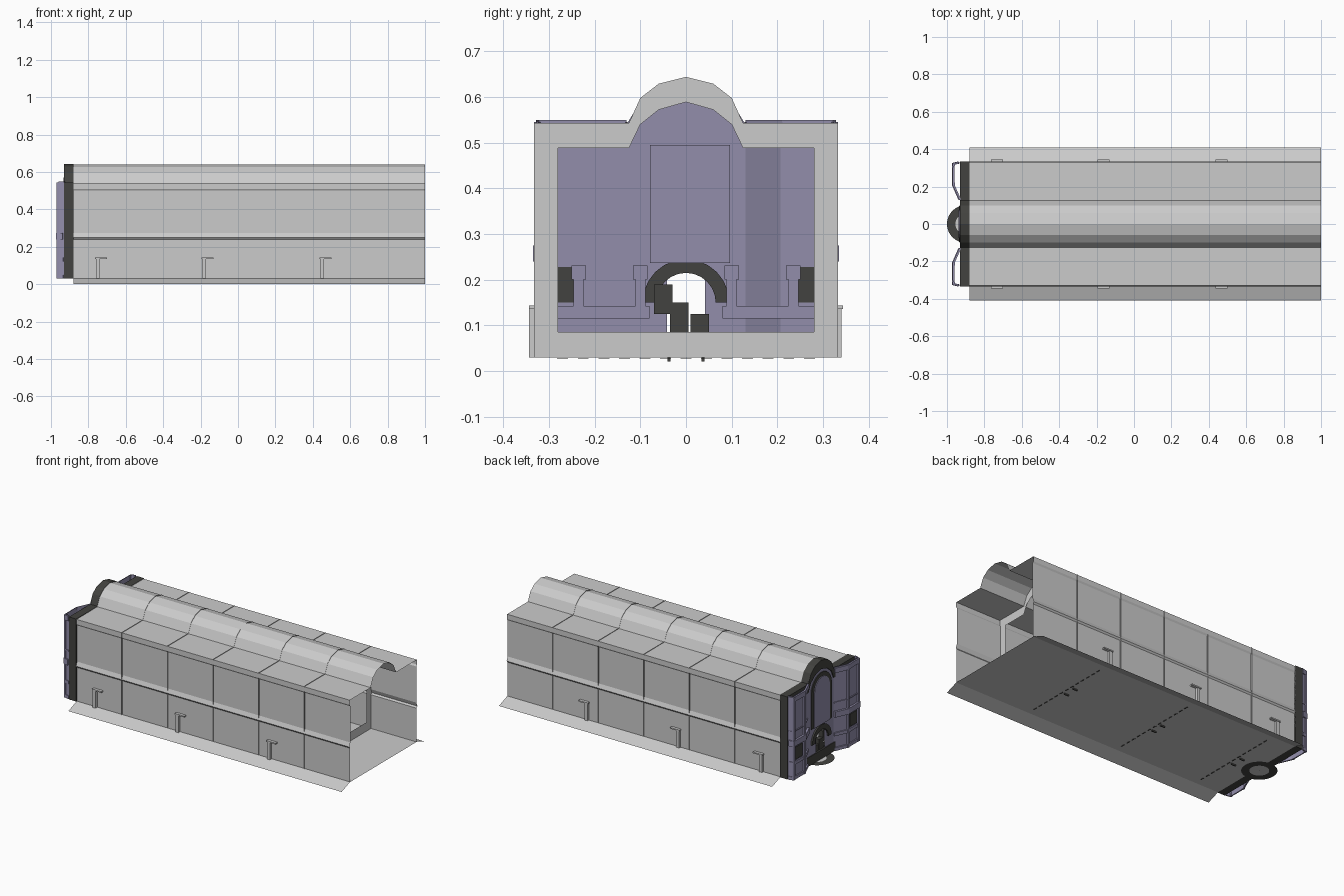
import bpy, bmesh, math

if "Cube" in bpy.data.objects:
    bpy.data.objects.remove(bpy.data.objects["Cube"])


def material(name, colour):
    m = bpy.data.materials.new(name)
    m.use_nodes = True
    m.diffuse_color = (*colour, 1)
    m.node_tree.nodes["Principled BSDF"].inputs["Base Color"].default_value = (*colour, 1)
    return m


GREY = material("pale grey", (0.6, 0.6, 0.6))
PURPLE = material("dusty purple", (0.29, 0.27, 0.41))
DARK = material("charcoal", (0.055, 0.055, 0.05))


def finish(name, bm, mat):
    mesh = bpy.data.meshes.new(name)
    bm.to_mesh(mesh)
    bm.free()
    mesh.materials.append(mat)
    obj = bpy.data.objects.new(name, mesh)
    bpy.context.collection.objects.link(obj)
    return obj


def strip(name, start, end, mat):
    """Sheet stretched between two matching paths."""
    bm = bmesh.new()
    a = [bm.verts.new(p) for p in start]
    b = [bm.verts.new(p) for p in end]
    for i in range(len(a) - 1):
        bm.faces.new((a[i], a[i + 1], b[i + 1], b[i]))
    return finish(name, bm, mat)


def along_x(name, profile, x0, x1, mat):
    return strip(name, [(x0, y, z) for y, z in profile], [(x1, y, z) for y, z in profile], mat)


def along_z(name, plan, z0, z1, mat):
    return strip(name, [(x, y, z0) for x, y in plan], [(x, y, z1) for x, y in plan], mat)


def plate(name, outline, x, mat, depth=0):
    """Flat outline facing x, optionally thick."""
    bm = bmesh.new()
    f = bm.faces.new([bm.verts.new((x, y, z)) for y, z in outline])
    if depth:
        r = bmesh.ops.extrude_face_region(bm, geom=[f])
        verts = [v for v in r["geom"] if isinstance(v, bmesh.types.BMVert)]
        bmesh.ops.translate(bm, vec=(depth, 0, 0), verts=verts)
        bmesh.ops.recalc_face_normals(bm, faces=bm.faces)
    return finish(name, bm, mat)


def box(name, lo, hi, mat):
    bm = bmesh.new()
    bmesh.ops.create_cube(bm, size=1)
    for v in bm.verts:
        v.co = [(l + h) / 2 + c * (h - l) for l, h, c in zip(lo, hi, v.co)]
    return finish(name, bm, mat)


def mirrored(half):
    return half + [(-y, z) for y, z in reversed(half) if y != 0]


def frame(name, outer, inner, x, mat, depth=0):
    """Closed cross-section ring."""
    obj = strip(name, [(x, y, z) for y, z in outer + outer[:1]],
                [(x, y, z) for y, z in inner + inner[:1]], mat)
    if depth:
        mod = obj.modifiers.new("thickness", "SOLIDIFY")
        mod.thickness = depth
        mod.offset = 0
    return obj


# Hall cross-section
FRONT, END, SIDE, FLOOR, EAVE = -0.88, 1.0, 0.33, 0.03, 0.54
BAY = (END - FRONT) / 6
dome = [(0.125, EAVE), (0.1, 0.595), (0.06, 0.626), (0, 0.641)]
outer = mirrored([(SIDE + 0.003, FLOOR), (SIDE + 0.003, EAVE + 0.003)]
                 + [(y, z + 0.003) for y, z in dome])
inner = mirrored([(0.28, 0.085), (0.28, 0.488), (0.125, 0.488),
                  (0.1, 0.54), (0.06, 0.572), (0, 0.589)])

# Shell sheets
along_x("vaulted_roof", mirrored([(SIDE, EAVE)] + dome), FRONT, END, GREY)
along_x("floor", [(-SIDE, FLOOR), (SIDE, FLOOR)], FRONT, END, GREY)
for s, side in ((1, "left"), (-1, "right")):
    def at(points):
        return [(s * y, z) for y, z in points]
    along_x("lower_wall_" + side, at([(0.326, FLOOR), (0.326, 0.24)]), FRONT, END, GREY)
    along_x("wall_ledge_" + side, at([(0.326, 0.24), (SIDE + 0.004, 0.25), (0.324, 0.275)]),
            FRONT, END, GREY)
    along_x("upper_wall_" + side, at([(0.324, 0.275), (0.324, 0.5)]), FRONT, END, GREY)
    along_x("eave_" + side, at([(0.324, 0.5), (SIDE, 0.51), (SIDE, EAVE)]), FRONT, END, GREY)
    along_x("skirt_" + side, at([(SIDE, FLOOR), (0.41, 0)]), FRONT, END, GREY)

# Flat ribs between bays
for i in range(6):
    frame("rib", outer, inner, FRONT + i * BAY, GREY)

# Wall brackets and floor stubs
for x in (-0.73, -0.16, 0.47):
    for s in (-1, 1):
        y0, y1 = sorted((s * 0.322, s * 0.344))
        box("bracket_ledge", (x - 0.035, y0, 0.136), (x + 0.03, y1, 0.144), GREY)
        box("bracket_post", (x - 0.03, y0, FLOOR), (x - 0.01, y1 - 0.004 * (s > 0), 0.136), GREY)
    for y in (-0.037, 0.037):
        box("floor_stub", (x - 0.03, y - 0.003, 0.021), (x, y + 0.003, FLOOR), DARK)
    for i in range(-6, 7):
        box("floor_slot", (x + 0.01, i * 0.045 - 0.012, 0.027),
            (x + 0.016, i * 0.045 + 0.012, 0.029), DARK)

# Portal band
frame("portal_band", outer, inner, -0.905, DARK, 0.05)

# Central facade panel with an arched doorway
arch = [(0.042 * math.cos(t), 0.195 + 0.042 * math.sin(t))
        for t in [math.pi * i / 10 for i in range(11)]]
panel = ([(0.13, FLOOR), (0.13, EAVE), (0.1, 0.59), (0.06, 0.615), (0, 0.63),
          (-0.06, 0.615), (-0.1, 0.59), (-0.13, EAVE), (-0.13, FLOOR), (-0.042, FLOOR)]
         + arch[::-1] + [(0.042, FLOOR)])
plate("central_panel", panel, -0.925, PURPLE)
box("inner_door_panel", (-0.915, -0.079, 0.237), (-0.905, 0.096, 0.495), PURPLE)

# Raised arch panel and dark surround on the outer face
for name, r, x, mat in (("arch_surround", 0.1, -0.934, DARK), ("arch_panel", 0.075, -0.938, PURPLE)):
    top = [(r * math.cos(math.pi * i / 12), 0.47 + r * math.sin(math.pi * i / 12))
           for i in range(13)]
    plate(name, [(r, 0.25)] + top + [(-r, 0.25)], x, mat, 0.005)

# Dark doorway hood
hood = [[(r * math.cos(t), 0.15 + r * math.sin(t)) for t in [math.pi * i / 12 for i in range(13)]]
        for r in (0.095, 0.065)]
plate("doorway_hood", hood[0] + hood[1][::-1], -0.935, DARK, 0.025)

# Angled bays either side of the entrance
for s, side in ((1, "left"), (-1, "right")):
    plan = [(-0.925, s * 0.13), (-0.96, s * 0.21), (-0.96, s * 0.322), (-0.93, s * 0.328)]
    along_z("bay_" + side, plan, FLOOR, 0.55, PURPLE)
    for z0, z1, out in ((FLOOR, 0.05, 0.008), (0.122, 0.142, 0.008),
                        (0.24, 0.275, 0.014), (0.325, 0.332, 0.005), (0.515, 0.545, 0.01)):
        rim = along_z("bay_moulding_" + side, [(x - out / 2, y) for x, y in plan], z0, z1, PURPLE)
        mod = rim.modifiers.new("thickness", "SOLIDIFY")
        mod.thickness = out
        mod.offset = 0
    for y in (0.215, 0.318):
        box("bay_pilaster", (-0.97, s * y - 0.008, FLOOR), (-0.958, s * y + 0.008, EAVE), PURPLE)
    # Dark lower window
    lo, hi = sorted((s * 0.235, s * 0.3))
    box("bay_window", (-0.965, lo, 0.15), (-0.959, hi, 0.228), DARK)
    # Inner columns standing on a rail
    lo, hi = sorted((s * 0.08, s * 0.3))
    box("inner_rail", (-0.92, lo, 0.115), (-0.905, hi, 0.143), PURPLE)
    for y in (0.1, 0.235):
        box("inner_column", (-0.918, s * y - 0.011, 0.143), (-0.906, s * y + 0.011, 0.2), PURPLE)
        box("column_head", (-0.92, s * y - 0.016, 0.2), (-0.903, s * y + 0.016, 0.231), PURPLE)

# Round entrance step
for name, r0, r1, mat in (("entrance_ring", 0.055, 0.1, DARK), ("entrance_disc", 0.002, 0.055, GREY)):
    paths = [[(-0.9 + r * math.cos(t), r * math.sin(t), 0.029)
              for t in [math.tau * i / 32 for i in range(33)]] for r in (r0, r1)]
    strip(name, paths[0], paths[1], mat)

# Broken rubble inside the doorway
for y, z, h in ((-0.05, 0.14, 0.05), (-0.015, 0.1, 0.05), (0.03, 0.09, 0.035)):
    box("rubble", (-0.92, y - 0.02, z - 0.015), (-0.89, y + 0.02, z + h), DARK)
